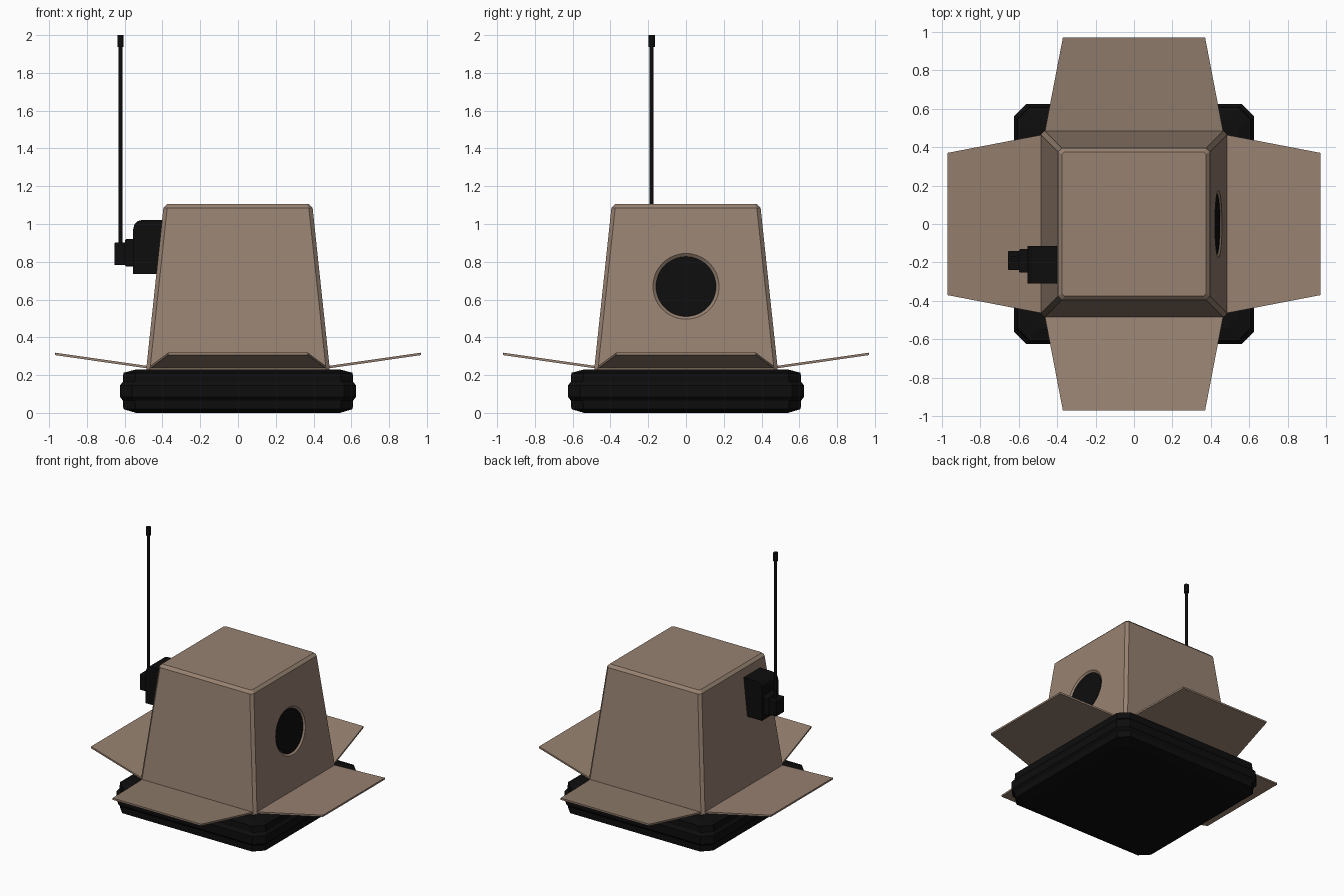
import bpy, bmesh, math
from mathutils import Vector, Matrix

if "Cube" in bpy.data.objects:
    bpy.data.objects.remove(bpy.data.objects["Cube"])


def material(name, rgb):
    m = bpy.data.materials.new(name)
    m.diffuse_color = (*rgb, 1)
    m.use_nodes = True
    m.node_tree.nodes["Principled BSDF"].inputs["Base Color"].default_value = m.diffuse_color
    return m


CARD = material("cardboard brown", (0.31, 0.222, 0.165))
BLACK = material("black rubber", (0.004, 0.004, 0.004))


def finish(name, bm, mat):
    bmesh.ops.recalc_face_normals(bm, faces=bm.faces[:])
    me = bpy.data.meshes.new(name)
    bm.to_mesh(me)
    bm.free()
    me.materials.append(mat)
    ob = bpy.data.objects.new(name, me)
    bpy.context.collection.objects.link(ob)
    return ob


def loft(name, rings, mat):
    """Stack of squares with cut corners; each ring is (z, half width, corner cut)."""
    bm = bmesh.new()
    loops = []
    for z, w, c in rings:
        pts = []
        for k in range(4):
            rot = Matrix.Rotation(k * math.pi / 2, 3, 'Z')
            pts += [rot @ Vector((w, w - c, z)), rot @ Vector((w - c, w, z))]
        loops.append([bm.verts.new(p) for p in pts])
    for a, b in zip(loops, loops[1:]):
        for i in range(8):
            j = (i + 1) % 8
            bm.faces.new((a[i], a[j], b[j], b[i]))
    bm.faces.new(loops[0])
    bm.faces.new(loops[-1])
    return finish(name, bm, mat)


def box(name, lo, hi, mat, bevel=0.0, pick=None):
    """Box between two corners, with chosen edges bevelled."""
    bm = bmesh.new()
    bmesh.ops.create_cube(bm, size=1)
    for v in bm.verts:
        v.co = Vector([l + (h - l) * (c + 0.5) for l, h, c in zip(lo, hi, v.co)])
    if bevel:
        edges = [e for e in bm.edges if pick is None or pick((e.verts[0].co + e.verts[1].co) / 2)]
        bmesh.ops.bevel(bm, geom=edges, offset=bevel, segments=3, profile=0.5, affect='EDGES')
    return finish(name, bm, mat)


def cone(name, r1, r2, depth, centre, axis, mat, sides=32):
    bm = bmesh.new()
    rot = Vector(axis).to_track_quat('Z', 'Y').to_matrix().to_4x4()
    bmesh.ops.create_cone(bm, cap_ends=True, segments=sides, radius1=r1, radius2=r2,
                          depth=depth, matrix=Matrix.Translation(centre) @ rot)
    return finish(name, bm, mat)


# Black base with a bulging middle band
loft("base", [(0.0, 0.54, 0.05), (0.02, 0.607, 0.065), (0.065, 0.61, 0.065),
              (0.085, 0.625, 0.065), (0.145, 0.625, 0.065), (0.165, 0.61, 0.065),
              (0.212, 0.607, 0.065), (0.23, 0.54, 0.05)], BLACK)

# Tapered upside-down box
body = loft("box_body", [(0.225, 0.485, 0.02), (0.24, 0.485, 0.02),
                         (1.085, 0.395, 0.02), (1.105, 0.375, 0.012)], CARD)

# Round opening on the right wall: bevelled recess and dark disc
slope = 0.09 / 0.845
normal = Vector((1, 0, slope)).normalized()
centre = Vector((0.485 - slope * 0.43, 0, 0.67))
cutter = cone("opening_cutter", 0.158, 0.192, 0.03, centre, normal, CARD, 48)
mod = body.modifiers.new("opening", 'BOOLEAN')
mod.operation = 'DIFFERENCE'
mod.solver = 'EXACT'
mod.object = cutter
bpy.context.view_layer.objects.active = body
bpy.ops.object.modifier_apply(modifier="opening")
bpy.data.objects.remove(cutter)
cone("opening_dark_disc", 0.159, 0.159, 0.006, centre - normal * 0.011, normal, BLACK, 48)

# Four open flaps, rising outwards
for k, side in enumerate(("right", "back", "left", "front")):
    bm = bmesh.new()
    rot = Matrix.Rotation(k * math.pi / 2, 3, 'Z')
    low, top = [[bm.verts.new(rot @ Vector((x, y, z + dz))) for x, y, z in
                 ((0.475, -0.465, 0.235), (0.97, -0.37, 0.306),
                  (0.97, 0.37, 0.306), (0.475, 0.465, 0.235))] for dz in (0, 0.013)]
    bm.faces.new(low)
    bm.faces.new(top)
    for i in range(4):
        j = (i + 1) % 4
        bm.faces.new((low[i], low[j], top[j], top[i]))
    finish("flap_" + side, bm, CARD)

# Radio unit on the left wall, stepped outwards
box("radio_housing", (-0.555, -0.31, 0.735), (-0.37, -0.115, 1.022), BLACK, 0.05,
    lambda p: p.x < -0.55 and p.z > 1.02)
box("radio_collar", (-0.598, -0.253, 0.775), (-0.54, -0.13, 0.92), BLACK, 0.008)
box("antenna_socket", (-0.655, -0.24, 0.782), (-0.58, -0.14, 0.902), BLACK, 0.006)

# Antenna
cone("antenna_rod", 0.01, 0.01, 1.09, (-0.622, -0.182, 1.415), (0, 0, 1), BLACK, 12)
cone("antenna_tip", 0.017, 0.017, 0.062, (-0.622, -0.182, 1.969), (0, 0, 1), BLACK, 12)
